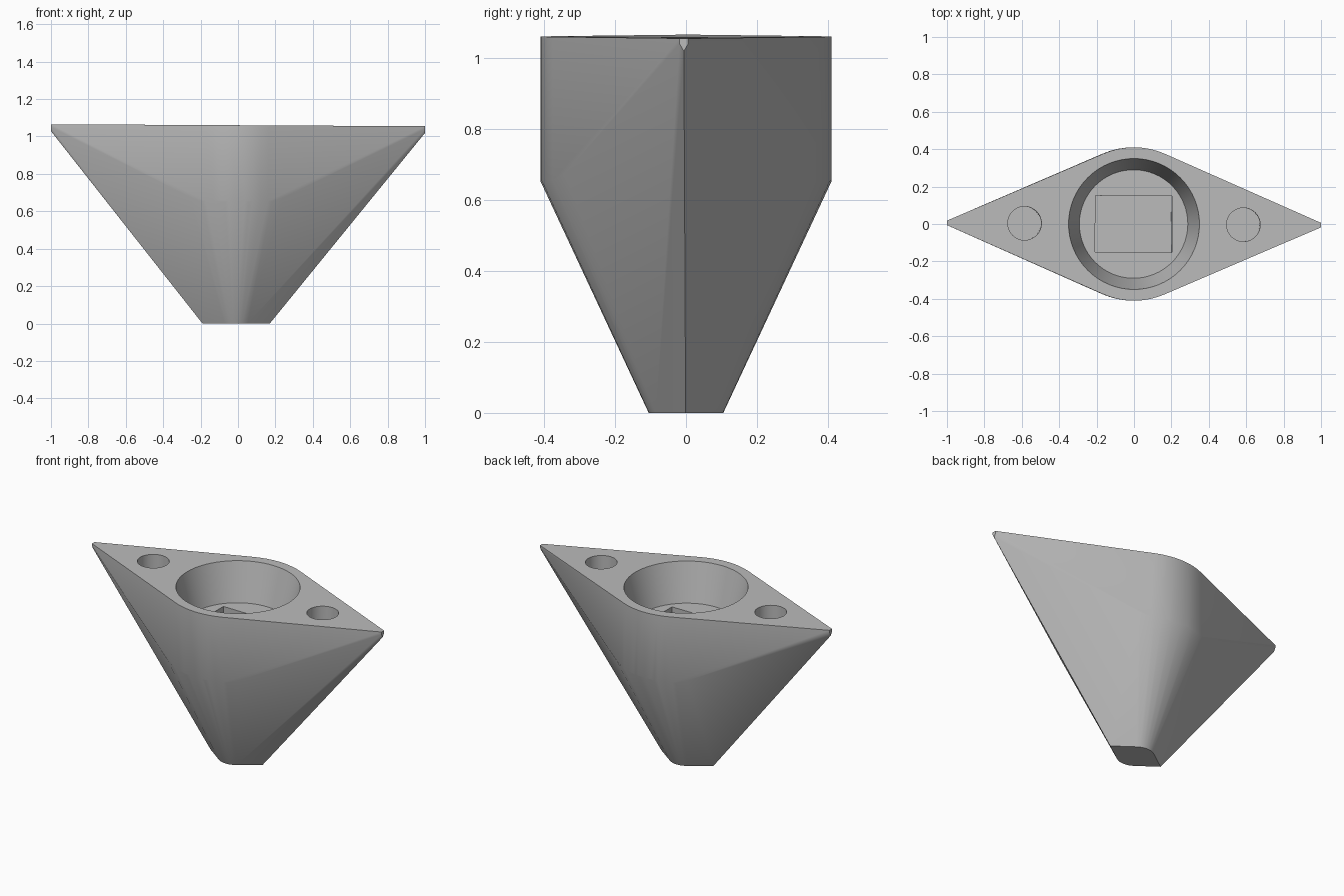
import bpy
import bmesh
from math import cos, sin, radians

if "Cube" in bpy.data.objects:
    bpy.data.objects.remove(bpy.data.objects["Cube"])

TOP = 1.06
FLOOR = 0.826

grey = bpy.data.materials.new("plain_grey")
grey.use_nodes = True
colour = (0.5, 0.5, 0.5, 1)
grey.diffuse_color = colour
grey.node_tree.nodes["Principled BSDF"].inputs["Base Color"].default_value = colour


def loft(name, low, high, z0, z1):
    """Closed solid between two outlines with equal point counts."""
    bm = bmesh.new()
    a = [bm.verts.new((x, y, z0)) for x, y in low]
    b = [bm.verts.new((x, y, z1)) for x, y in high]
    n = len(a)
    bm.faces.new(a[::-1])
    bm.faces.new(b)
    for i in range(n):
        j = (i + 1) % n
        bm.faces.new((a[i], a[j], b[j], b[i]))
    bmesh.ops.recalc_face_normals(bm, faces=bm.faces)
    mesh = bpy.data.meshes.new(name)
    bm.to_mesh(mesh)
    bm.free()
    obj = bpy.data.objects.new(name, mesh)
    bpy.context.collection.objects.link(obj)
    mesh.materials.append(grey)
    return obj


def diamond(tip, tip_half, radius, start, steps):
    """Diamond outline with rounded middle and pointed or blunt tips."""
    span = 180 - 2 * start
    arc = [radians(start + span * i / steps) for i in range(steps + 1)]
    half = [(radius * cos(t), radius * sin(t)) for t in arc]
    if tip_half:
        half = [(tip, tip_half)] + half + [(-tip, tip_half)]
    else:
        half = [(tip, 0)] + half
    return half + [(-x, -y) for x, y in half]


def circle(x, r, n=64):
    return [(x + r * cos(radians(360 * i / n)), r * sin(radians(360 * i / n)))
            for i in range(n)]


def boolean(target, tool, operation):
    mod = target.modifiers.new(operation.lower(), "BOOLEAN")
    mod.operation = operation
    mod.solver = "EXACT"
    mod.object = tool
    bpy.context.view_layer.objects.active = target
    bpy.ops.object.modifier_apply(modifier=mod.name)
    bpy.data.objects.remove(tool)


# Upright flange outline, trimmed by a flaring diamond cone
body = loft("mount_body", diamond(1, 0.012, 0.41, 66, 8),
            diamond(1, 0.012, 0.41, 66, 8), -0.2, TOP)
foot = diamond(0.18, 0, 0.105, 54, 8)
grow = 1 + 4.45 * 1.2
flare = loft("flare", foot, [(x * grow, y * grow) for x, y in foot], 0, 1.2)
boolean(body, flare, "INTERSECT")

# Central tapered recess
slope = 0.06 / (TOP - FLOOR)
recess = loft("recess", circle(0, 0.29), circle(0, 0.35 + slope * 0.1), FLOOR, TOP + 0.1)
boolean(body, recess, "DIFFERENCE")

# Rectangular pocket in the recess floor
box = [(-0.205, -0.15), (0.205, -0.15), (0.205, 0.15), (-0.205, 0.15)]
boolean(body, loft("pocket", box, box, 0.4, FLOOR + 0.05), "DIFFERENCE")

# Fixing holes on both wings
for side in (-1, 1):
    ring = circle(side * 0.585, 0.09, 40)
    boolean(body, loft("fixing_hole", ring, ring, 0.8, TOP + 0.1), "DIFFERENCE")

# Slight lean and twist of the whole part
for v in body.data.vertices:
    x, y, z = v.co
    v.co = (x + 0.01 * (z / TOP - 1) + 0.006 * y, y - 0.006 * x, z - 0.005 * x * z)

bpy.ops.object.select_all(action="DESELECT")
body.select_set(True)
bpy.context.view_layer.objects.active = body
bpy.ops.object.shade_smooth_by_angle(angle=radians(30))
